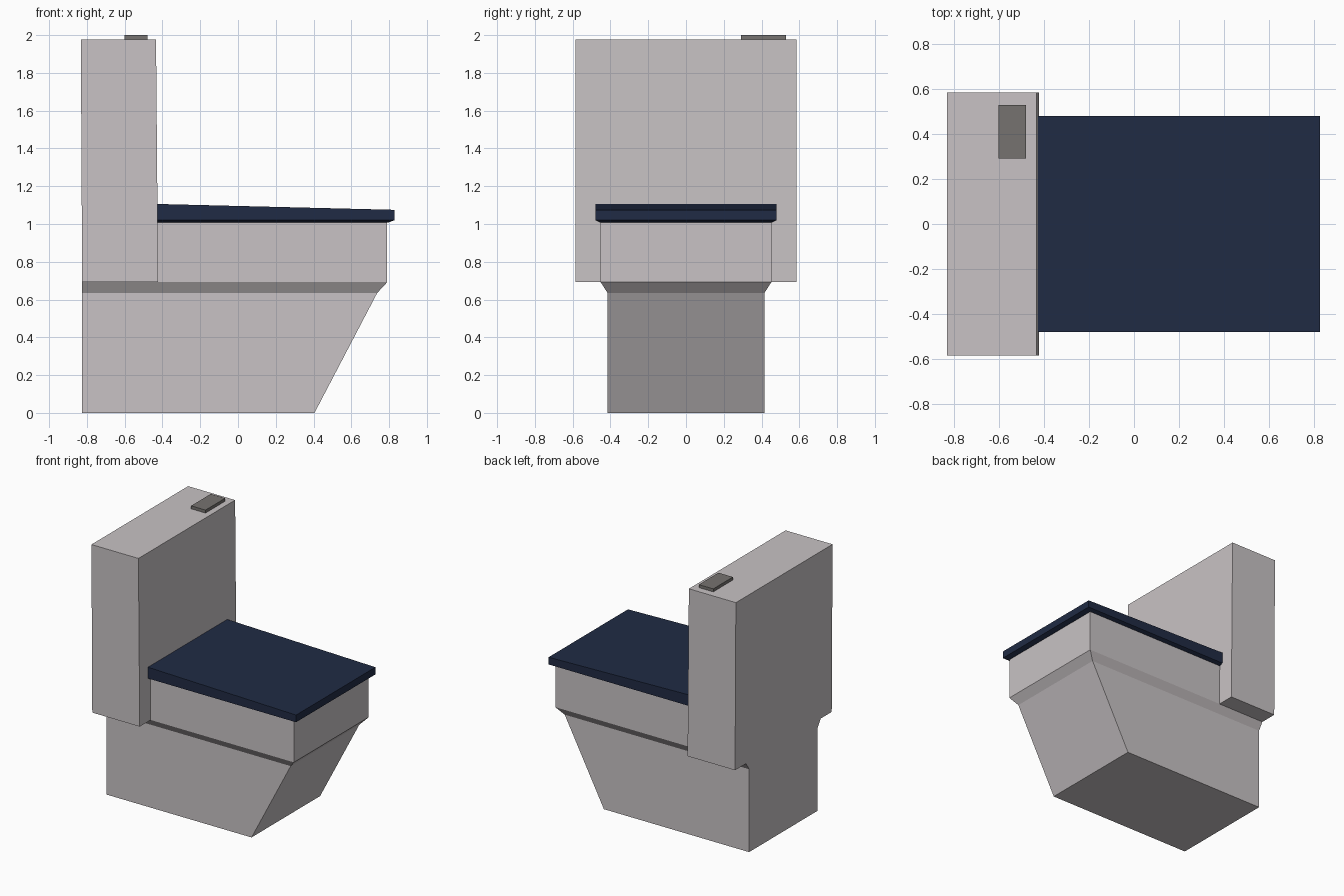
import bpy

if "Cube" in bpy.data.objects:
    bpy.data.objects.remove(bpy.data.objects["Cube"])


def material(name, rgb):
    m = bpy.data.materials.new(name)
    m.diffuse_color = (*rgb, 1)
    m.use_nodes = True
    m.node_tree.nodes["Principled BSDF"].inputs["Base Color"].default_value = m.diffuse_color
    return m


ceramic = material("warm_grey_ceramic", (0.58, 0.545, 0.555))
navy = material("navy", (0.0144, 0.024, 0.058))
metal = material("dull_grey_metal", (0.18, 0.17, 0.16))


def loft(name, sections, mat):
    """Stack rectangles given as (x0, x1, y0, y1, z at x0, z at x1), bottom to top."""
    verts, faces = [], []
    for x0, x1, y0, y1, z0, z1 in sections:
        verts += [(x0, y0, z0), (x1, y0, z1), (x1, y1, z1), (x0, y1, z0)]
    for s in range(len(sections) - 1):
        b = 4 * s
        for i in range(4):
            j = (i + 1) % 4
            faces.append((b + i, b + j, b + 4 + j, b + 4 + i))
    t = len(verts) - 4
    faces += [(3, 2, 1, 0), (t, t + 1, t + 2, t + 3)]
    me = bpy.data.meshes.new(name)
    me.from_pydata(verts, [], faces)
    me.materials.append(mat)
    ob = bpy.data.objects.new(name, me)
    bpy.context.collection.objects.link(ob)
    return ob


# Pedestal with sloping front and flared collar
loft("pedestal", [(-0.825, 0.405, -0.415, 0.415, 0, 0),
                  (-0.825, 0.737, -0.415, 0.415, 0.635, 0.635),
                  (-0.825, 0.79, -0.452, 0.452, 0.692, 0.692)], ceramic)

# Bowl block, running back into the tank
loft("bowl", [(-0.44, 0.79, -0.452, 0.452, 0.692, 0.692),
              (-0.44, 0.79, -0.452, 0.452, 1.01, 1.01)], ceramic)

# Tank, leaning back slightly
loft("tank", [(-0.825, -0.423, -0.585, 0.585, 0.692, 0.692),
              (-0.832, -0.434, -0.585, 0.585, 1.977, 1.977)], ceramic)

# Lid: bevelled underside, top sloping down to the front
loft("lid", [(-0.427, 0.797, -0.455, 0.455, 1.008, 1.008),
             (-0.427, 0.828, -0.48, 0.48, 1.02, 1.02),
             (-0.427, 0.828, -0.48, 0.48, 1.106, 1.075)], navy)

# Flush button
loft("flush_button", [(-0.602, -0.48, 0.292, 0.53, 1.97, 1.97),
                      (-0.602, -0.48, 0.292, 0.53, 2.0, 2.0)], metal)
